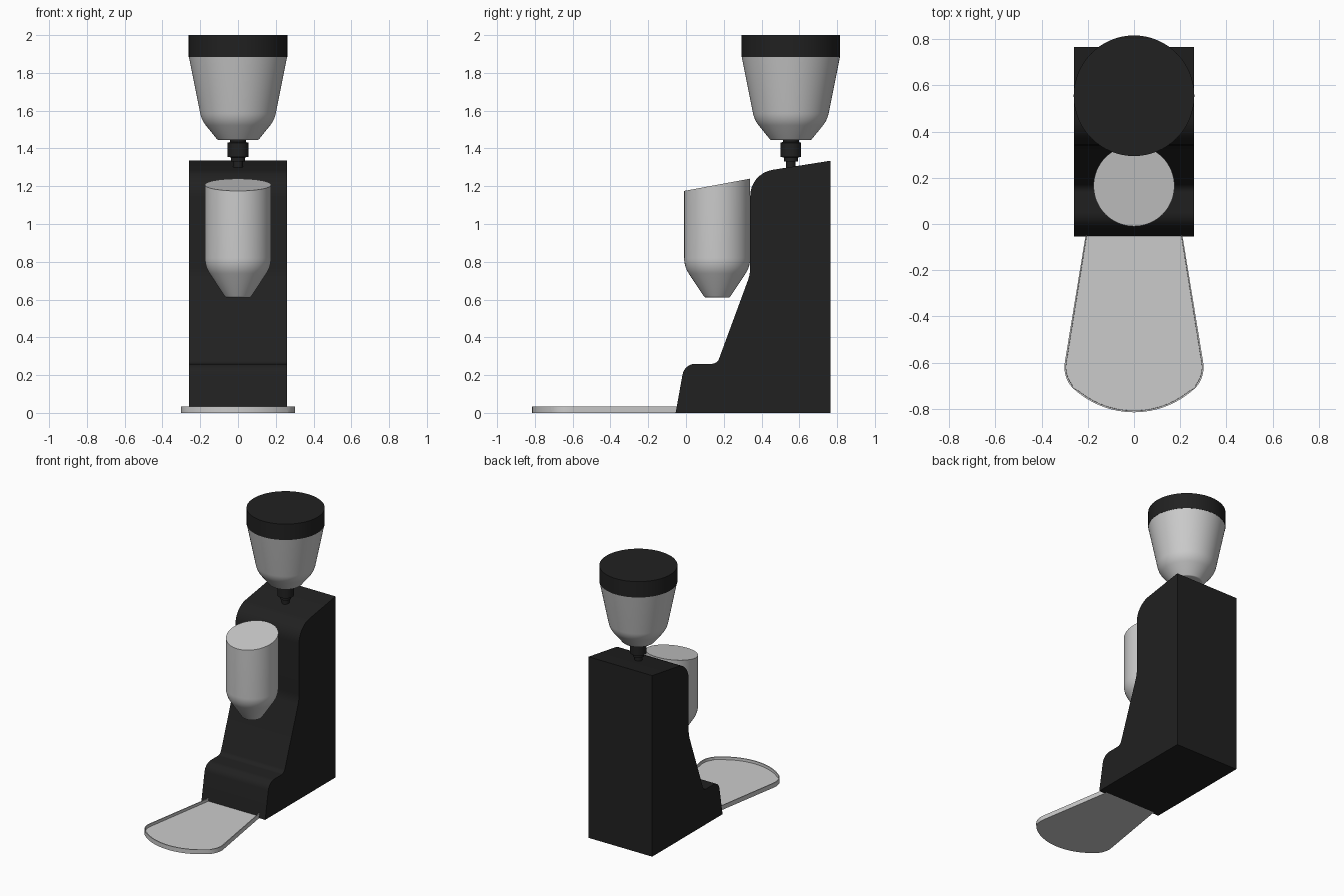
import bpy, bmesh, math
from mathutils import Vector

if "Cube" in bpy.data.objects:
    bpy.data.objects.remove(bpy.data.objects["Cube"])

black = bpy.data.materials.new("black_plastic")
black.diffuse_color = (0.015, 0.015, 0.015, 1)
black.use_nodes = True
black.node_tree.nodes["Principled BSDF"].inputs["Base Color"].default_value = black.diffuse_color


def finish(name, bm, mat=None):
    bmesh.ops.recalc_face_normals(bm, faces=bm.faces)
    me = bpy.data.meshes.new(name)
    bm.to_mesh(me)
    bm.free()
    ob = bpy.data.objects.new(name, me)
    bpy.context.collection.objects.link(ob)
    if mat:
        me.materials.append(mat)
    bpy.ops.object.select_all(action='DESELECT')
    ob.select_set(True)
    bpy.context.view_layer.objects.active = ob
    bpy.ops.object.shade_smooth_by_angle(angle=math.radians(30))
    return ob


def fillet(pts, closed=True, steps=8):
    """Round the corners of a 2D polyline given as (a, b, radius)."""
    out, n = [], len(pts)
    for i, (a, b, r) in enumerate(pts):
        p = Vector((a, b))
        if r == 0 or (not closed and i in (0, n - 1)):
            out.append(p)
            continue
        u = (Vector(pts[i - 1][:2]) - p).normalized()
        v = (Vector(pts[(i + 1) % n][:2]) - p).normalized()
        half = u.angle(v) / 2
        c = p + (u + v).normalized() * r / math.sin(half)
        d0 = p + u * r / math.tan(half) - c
        d1 = p + v * r / math.tan(half) - c
        total = d0.angle(d1)
        for k in range(steps + 1):
            t = k / steps
            out.append(c + (d0 * math.sin((1 - t) * total) + d1 * math.sin(t * total)) / math.sin(total))
    return out


def prism(bm, base, offset):
    """Extrude a closed outline; returns the far cap."""
    n = len(base)
    lo = [bm.verts.new(p) for p in base]
    hi = [bm.verts.new(Vector(p) + Vector(offset)) for p in base]
    for i in range(n):
        j = (i + 1) % n
        bm.faces.new((lo[i], lo[j], hi[j], hi[i]))
    bm.faces.new(lo)
    return bm.faces.new(hi)


def lathe(name, profile, y, mat=None, slope=0, n=64):
    """Spin an (r, z) profile about a vertical axis at y, optionally tilting the top ring."""
    bm = bmesh.new()
    rings = []
    for k, (r, z) in enumerate(profile):
        s = slope if k == len(profile) - 1 else 0
        ring = []
        for i in range(n):
            a = 2 * math.pi * i / n
            dy = r * math.sin(a)
            ring.append(bm.verts.new((r * math.cos(a), y + dy, z + s * dy)))
        rings.append(ring)
    for A, B in zip(rings, rings[1:]):
        for i in range(n):
            j = (i + 1) % n
            bm.faces.new((A[i], A[j], B[j], B[i]))
    bm.faces.new(rings[0])
    bm.faces.new(rings[-1])
    return finish(name, bm, mat)


# Body: rounded side profile extruded across the width
side = fillet([(-0.055, 0, 0), (0.765, 0, 0), (0.765, 1.335, 0), (0.34, 1.268, 0.14),
               (0.34, 0.735, 0.2), (0.165, 0.26, 0.04), (-0.008, 0.26, 0.07)])
bm = bmesh.new()
prism(bm, [(-0.26, p.x, p.y) for p in side], (0.52, 0, 0))
finish("body", bm, black)

# Grounds chute: tapered cylinder with a slanted top
lathe("chute", fillet([(0.045, 0.61, 0), (0.066, 0.61, 0.02), (0.175, 0.775, 0.15),
                       (0.175, 1.2075, 0)], closed=False), 0.165, slope=0.186)

# Bean hopper, lid and neck
lathe("hopper", fillet([(0.09, 1.445, 0), (0.108, 1.445, 0.012), (0.193, 1.55, 0.15),
                        (0.26, 1.885, 0)], closed=False), 0.555)
lathe("hopper_lid", [(0.261, 1.883), (0.261, 2.0)], 0.555, black)
lathe("hopper_neck", [(0.026, 1.28), (0.026, 1.33), (0.037, 1.332), (0.037, 1.352), (0.055, 1.356),
                      (0.055, 1.43), (0.042, 1.434), (0.042, 1.45)], 0.555, black)

# Tray: flared outline with bowed front and a thin raised rim
bow = [(0.386 * math.sin(a), -0.429 - 0.386 * math.cos(a), 0)
       for a in (math.radians(44 - 5.5 * i) for i in range(17))]
outline = fillet([(-0.208, -0.04, 0), (0.208, -0.04, 0), (0.31, -0.663, 0.13)] + bow
                 + [(-0.31, -0.663, 0.13)])
bm = bmesh.new()
top = prism(bm, [(p.x, p.y, 0) for p in outline], (0, 0, 0.033))
bmesh.ops.recalc_face_normals(bm, faces=bm.faces)
for depth, thick in ((0, 0.007), (0.02, 0.0005)):
    bmesh.ops.inset_region(bm, faces=[top], thickness=thick)
    for v in top.verts:
        v.co.z -= depth
finish("tray", bm)
